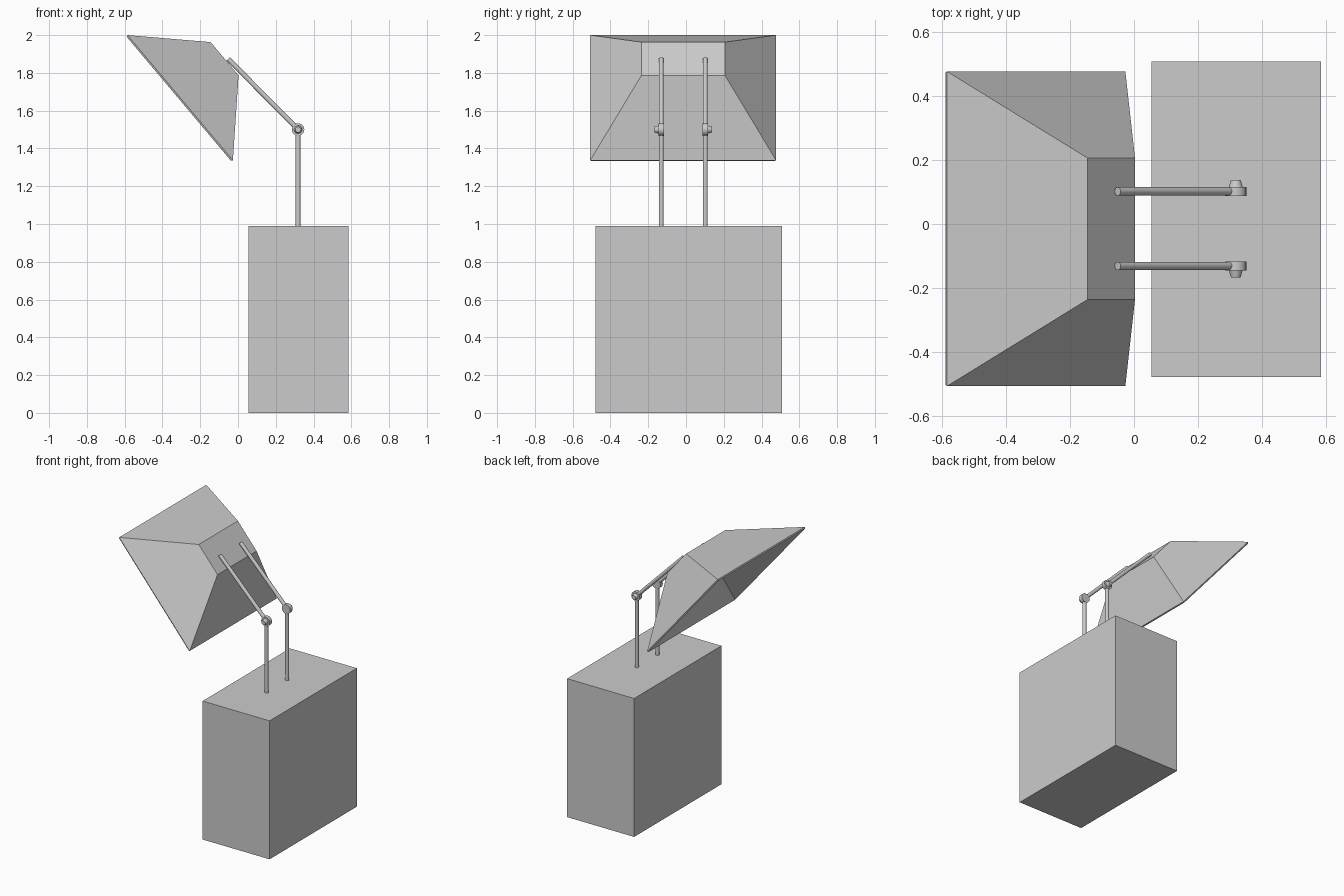
import bpy, bmesh
from mathutils import Vector

if "Cube" in bpy.data.objects:
    bpy.data.objects.remove(bpy.data.objects["Cube"])


def make_object(name, bm):
    mesh = bpy.data.meshes.new(name)
    bm.to_mesh(mesh)
    bm.free()
    obj = bpy.data.objects.new(name, mesh)
    bpy.context.collection.objects.link(obj)
    return obj


def rod(name, a, b, r1, r2=None, sides=24):
    """Round bar or taper between two points, smooth sides and sharp caps."""
    a, b = Vector(a), Vector(b)
    d = b - a
    bpy.ops.mesh.primitive_cone_add(vertices=sides, radius1=r1,
                                    radius2=r1 if r2 is None else r2,
                                    depth=d.length, location=(a + b) / 2,
                                    rotation=d.to_track_quat('Z', 'Y').to_euler())
    obj = bpy.context.object
    obj.name = name
    bpy.ops.object.shade_smooth_by_angle()
    return obj


# Base block
bm = bmesh.new()
bmesh.ops.create_cube(bm, size=1)
bmesh.ops.scale(bm, vec=(0.53, 0.986, 0.99), verts=bm.verts)
bmesh.ops.translate(bm, vec=(0.32, 0.0145, 0.495), verts=bm.verts)
make_object("base_block", bm)

# Tilted shade: open square funnel with a closed small end
bm = bmesh.new()


def ring(upper, lower, half):
    yc = -0.015
    return [bm.verts.new((p[0], yc + s * half, p[1]))
            for p, s in ((upper, -1), (upper, 1), (lower, 1), (lower, -1))]


rim = ring((-0.585, 2.0), (-0.027, 1.337), 0.492)
cap = ring((-0.145, 1.963), (0.003, 1.787), 0.221)
back = bm.faces.new(cap)
for i in range(4):
    j = (i + 1) % 4
    bm.faces.new((rim[i], rim[j], cap[j], cap[i]))
bmesh.ops.recalc_face_normals(bm, faces=bm.faces)
bm.normal_update()
if back.normal.x < 0:
    bmesh.ops.reverse_faces(bm, faces=bm.faces)
shade = make_object("shade", bm)
wall = shade.modifiers.new("wall", 'SOLIDIFY')
wall.thickness = 0.01
wall.offset = -1
wall.use_even_offset = True

# Two jointed arms, knobs facing outward
JX, JZ = 0.318, 1.5
for label, y, out in (("front", -0.131, -1), ("back", 0.102, 1)):
    rod(label + "_lower_arm", (JX, y, 0.985), (JX, y, JZ), 0.013)
    rod(label + "_upper_arm", (JX, y, JZ), (-0.051, y, 1.873), 0.013)
    rod(label + "_joint_disc", (JX, y - 0.014, JZ), (JX, y + 0.014, JZ), 0.033)
    rod(label + "_joint_knob", (JX, y + out * 0.012, JZ),
        (JX, y + out * 0.036, JZ), 0.022, 0.015)
